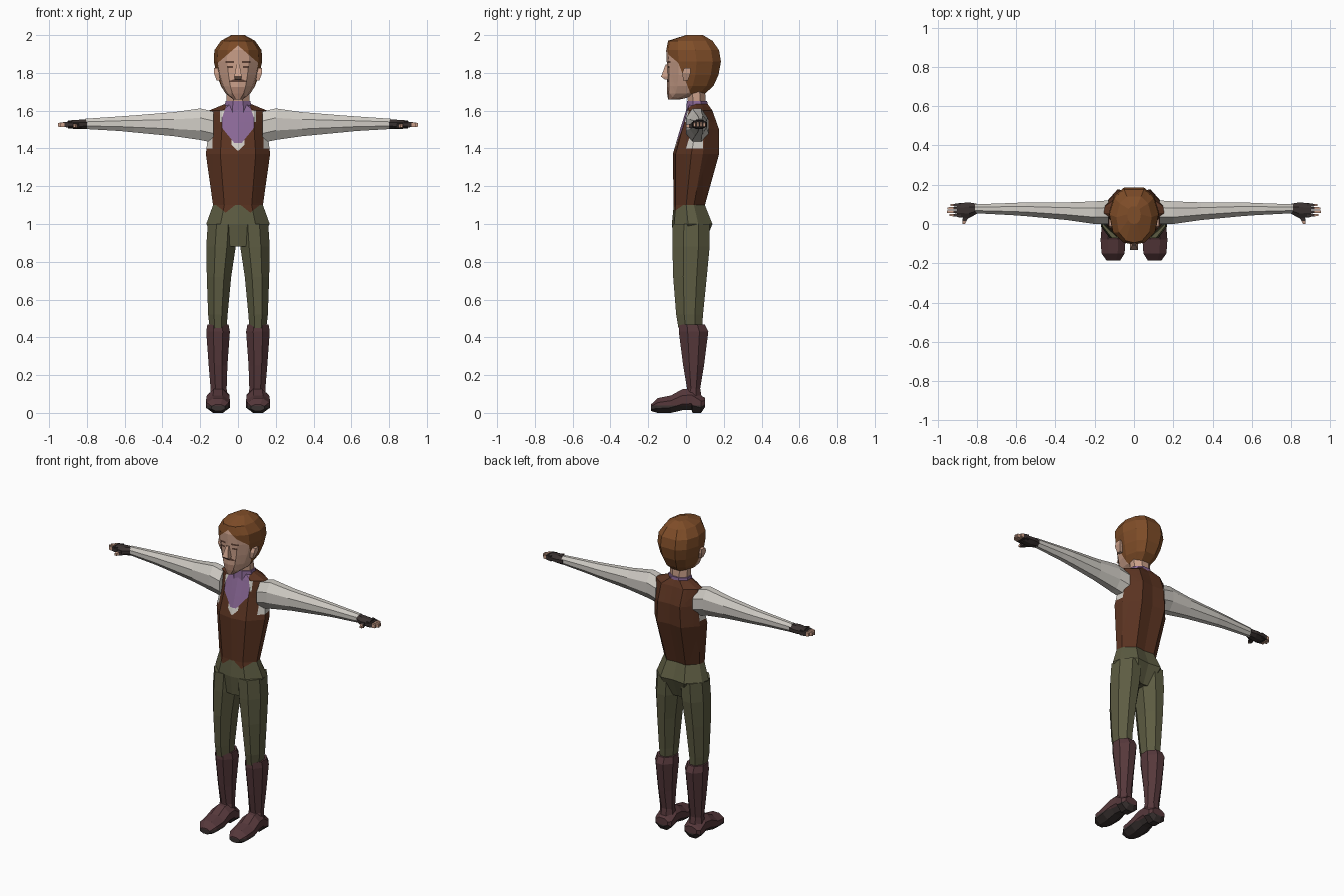
import bpy
import bmesh
from mathutils import Vector

default_cube = bpy.data.objects.get("Cube")
if default_cube:
    bpy.data.objects.remove(default_cube, do_unlink=True)

PALETTE = {
    "hair brown": "7f4d28", "skin": "cba08a", "stubble": "a87f6c",
    "whisker brown": "5f4236", "vest brown": "5a3321", "trouser olive": "5d5c42",
    "boot maroon": "56383b", "shirt white": "d0ccc5", "cravat purple": "8a6896",
    "charcoal": "3a3231",
}


def linear(byte):
    c = byte / 255
    return c / 12.92 if c < 0.04 else ((c + 0.055) / 1.055) ** 2.4


def make_material(name, code):
    colour = [linear(v) for v in bytes.fromhex(code)] + [1]
    mat = bpy.data.materials.new(name)
    mat.use_nodes = True
    mat.diffuse_color = colour
    shader = next(n for n in mat.node_tree.nodes if n.type == "BSDF_PRINCIPLED")
    shader.inputs["Base Color"].default_value = colour
    shader.inputs["Roughness"].default_value = 0.9
    return mat


MATERIALS = {name: make_material(name, code) for name, code in PALETTE.items()}

# Cross-sections as fractions of the ring box; the half ones run front to back
OCTAGON = [(.3, 0), (.7, 0), (1, .3), (1, .7), (.7, 1), (.3, 1), (0, .7), (0, .3)]
SQUARE = [(0, 0), (1, 0), (1, 1), (0, 1)]
HALF_BODY = [(0, 0), (.55, .06), (1, .4), (.95, .65), (.5, 1), (0, .96)]
HALF_HEAD = [(0, 0), (.45, .04), (.85, .22), (1, .55), (.8, .85), (.4, 1), (0, 1)]


def box(x0, x1, z0, z1, front=0.03):
    """Half-spaces (normal, limit) for a block on the front of a part."""
    return [((-1, 0, 0), -x0), ((1, 0, 0), x1), ((0, 0, -1), -z0),
            ((0, 0, 1), z1), ((0, 1, 0), front)]


def paint(bm, index, planes):
    """Cut along every half-space and colour the faces inside all of them."""
    planes = [(Vector(n), d) for n, d in planes]
    for n, d in planes:
        geom = bm.verts[:] + bm.edges[:] + bm.faces[:]
        bmesh.ops.bisect_plane(bm, geom=geom, dist=1e-5,
                               plane_co=n * d / n.length_squared, plane_no=n)
    for face in bm.faces:
        centre = face.calc_center_median()
        if all(n.dot(centre) < d for n, d in planes):
            face.material_index = index


def loft(name, colour, axis, rings, section=OCTAGON, regions=()):
    """Skin rings (t, a0, a1, b0, b1) along an axis, paint, mirror to both sides."""
    bm = bmesh.new()
    loops = []
    for t, a0, a1, b0, b1 in rings:
        loop = []
        for fa, fb in section:
            co = [a0 + (a1 - a0) * fa, b0 + (b1 - b0) * fb]
            co.insert("xyz".index(axis), t)
            loop.append(bm.verts.new(co))
        loops.append(loop)
    count = len(section)
    for low, high in zip(loops, loops[1:]):
        for i in range(count):
            j = (i + 1) % count
            if j or section in (OCTAGON, SQUARE):
                bm.faces.new((low[i], low[j], high[j], high[i]))
    bm.faces.new(loops[0])
    bm.faces.new(loops[-1])
    bmesh.ops.recalc_face_normals(bm, faces=bm.faces)

    mesh = bpy.data.meshes.new(name)
    mesh.materials.append(MATERIALS[colour])
    for region_colour, planes in regions:
        mat = MATERIALS[region_colour]
        if mat not in mesh.materials[:]:
            mesh.materials.append(mat)
        paint(bm, mesh.materials[:].index(mat), planes)
    bm.to_mesh(mesh)
    bm.free()
    obj = bpy.data.objects.new(name, mesh)
    bpy.context.collection.objects.link(obj)
    mirror = obj.modifiers.new("both sides", "MIRROR")
    mirror.merge_threshold = 0.0005
    return obj


# Torso: vest with armholes, shirt front, cravat and trouser seat
loft("torso", "vest brown", "z", [
    (.88, 0, .09, -.06, .09),
    (1, 0, .168, -.075, .14),
    (1.1, 0, .132, -.065, .10),
    (1.37, 0, .17, -.07, .175),
    (1.5, 0, .155, -.032, .175),
    (1.6, 0, .155, 0, .14),
    (1.635, 0, .07, .012, .115),
], HALF_BODY, [
    ("trouser olive", [((0, 0, 1), 1.1)]),
    ("vest brown", [((.8, 0, -1), -1.008), ((-.8, 0, -1), -1.112),
                    ((0, 1, 0), 0), ((0, 0, 1), 1.11)]),
    ("shirt white", box(.135, 1, 1.4, 1.58, .09)),
    ("shirt white", box(-1, .095, 1.54, 1.6)),
    ("shirt white", box(-1, .035, 1.39, 1.5) + [((1, 0, -1), -1.385)]),
    ("cravat purple", box(-1, .085, 1.43, 2)
     + [((1.23, 0, -1), -1.405), ((3, 0, 1), 1.815)]),
])

# Neck and collar
loft("neck", "skin", "z", [(1.6, -.06, .06, .015, .105),
                           (1.74, -.06, .06, .0, .1)])
loft("collar", "cravat purple", "z", [(1.59, -.075, .075, .0, .118),
                                      (1.65, -.066, .066, .005, .112)])

# Head: hair with a cut-in face, brows, eyes, moustache and chin stubble
loft("head", "hair brown", "z", [
    (1.66, 0, .025, -.095, -.03),
    (1.69, 0, .065, -.1, .1),
    (1.73, 0, .09, -.1, .145),
    (1.79, 0, .112, -.1, .172),
    (1.86, 0, .128, -.102, .185),
    (1.92, 0, .125, -.105, .175),
    (1.97, 0, .09, -.095, .14),
    (2, 0, .035, 0, .09),
], HALF_HEAD, [
    ("skin", [((.86, 0, 1), 1.945), ((0, 1, .4), .7)]),
    ("stubble", box(-1, .035, 1, 1.725, -.02)),
    ("whisker brown", box(.02, .065, 1.853, 1.864, -.05)),
    ("whisker brown", box(.026, .056, 1.826, 1.837, -.05)),
    ("whisker brown", box(-1, .045, 1.752, 1.775, -.05) + [((.4, 0, 1), 1.775)]),
])
loft("nose", "skin", "z", [(1.765, -.016, .016, -.112, -.09),
                           (1.78, -.02, .02, -.132, -.09),
                           (1.845, -.008, .008, -.108, -.09)], SQUARE)
loft("ear", "skin", "z", [(1.76, .095, .113, -.015, .01),
                          (1.8, .1, .128, -.02, .025),
                          (1.825, .1, .128, -.01, .025)], SQUARE)

# Sleeves
loft("sleeve", "shirt white", "x", [
    (.13, 0, .12, 1.43, 1.595),
    (.2, 0, .115, 1.445, 1.612),
    (.34, .02, .11, 1.465, 1.592),
    (.55, .04, .11, 1.485, 1.575),
    (.62, .045, .107, 1.492, 1.57),
    (.81, .055, .1, 1.503, 1.557),
])

# Gloved hands with bare finger and thumb tips
loft("glove", "charcoal", "x", [
    (.8, .052, .103, 1.503, 1.553),
    (.84, .03, .11, 1.502, 1.552),
    (.9, .035, .105, 1.506, 1.548),
])
for i, finger in enumerate(("index", "middle", "ring", "little")):
    y = .038 + .017 * i
    tip = (.94, .952, .95, .935)[i]
    loft(finger + "_finger", "charcoal", "x", [
        (.88, y, y + .0155, 1.51, 1.545),
        (tip, y + .002, y + .013, 1.515, 1.535),
    ], SQUARE, [("skin", [((-1, 0, 0), -.918)])])
loft("thumb", "charcoal", "y", [
    (.0, .86, .872, 1.512, 1.525),
    (.02, .85, .874, 1.508, 1.53),
    (.06, .82, .86, 1.508, 1.54),
], SQUARE, [("skin", [((0, 1, 0), .015)])])

# Legs
loft("trouser_leg", "trouser olive", "z", [
    (.45, .06, .15, -.04, .085),
    (.52, .055, .158, -.052, .09),
    (.72, .036, .165, -.068, .11),
    (.88, .012, .168, -.072, .125),
    (1, .005, .16, -.07, .125),
])
loft("boot_shaft", "boot maroon", "z", [
    (.07, .055, .15, -.02, .085),
    (.13, .06, .145, .005, .075),
    (.25, .056, .155, -.015, .095),
    (.43, .043, .168, -.038, .118),
    (.468, .05, .162, -.035, .1),
])

# Feet with dark soles and a raised arch
loft("boot_foot", "boot maroon", "y", [
    (-.185, .07, .14, .01, .045),
    (-.15, .048, .165, 0, .078),
    (-.08, .043, .17, 0, .092),
    (-.02, .045, .165, .014, .125),
    (.03, .045, .16, .014, .13),
    (.035, .045, .16, 0, .13),
    (.08, .045, .16, 0, .09),
    (.1, .06, .145, .03, .08),
], regions=[("charcoal", [((0, 0, 1), .038)])])
